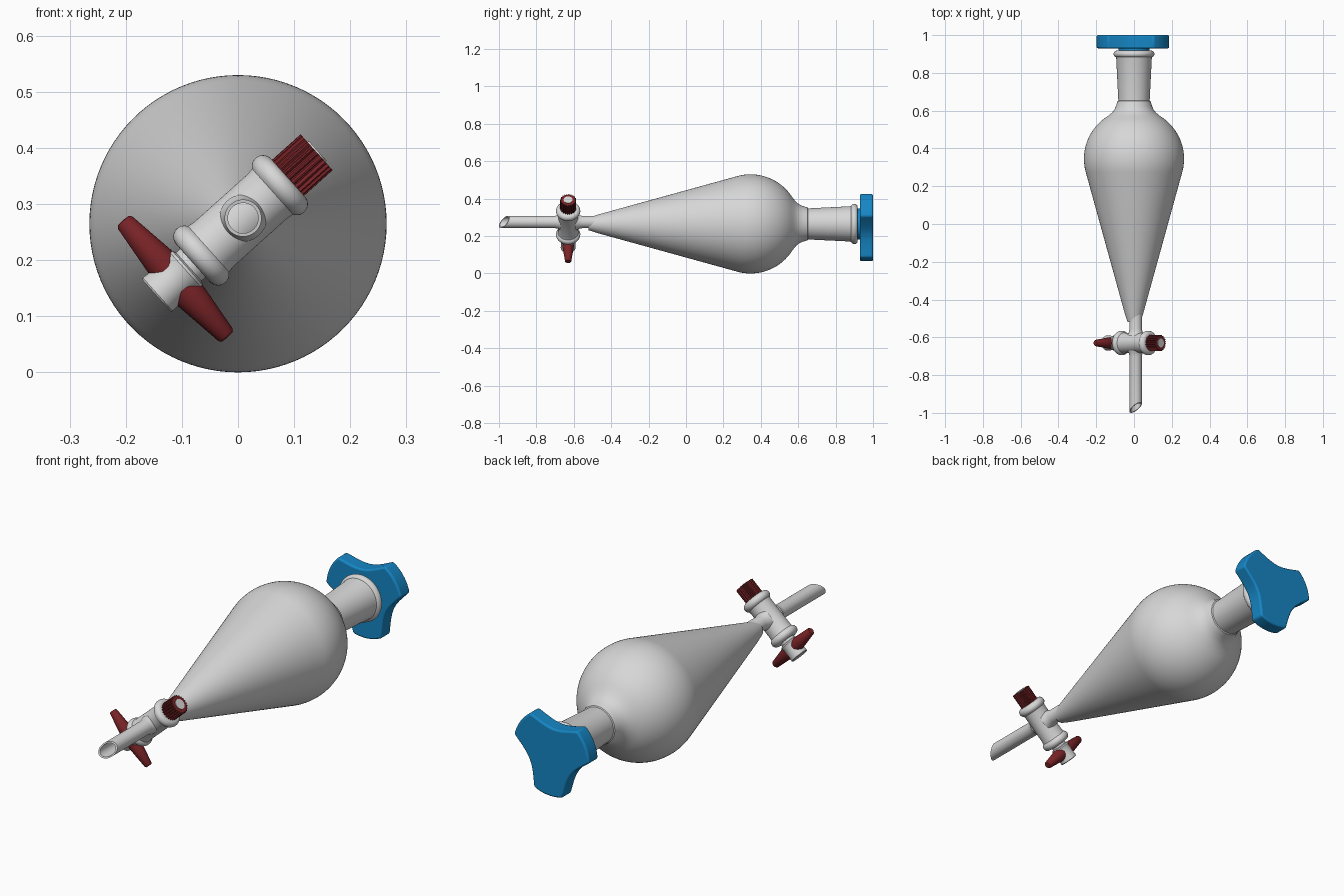
import bpy, bmesh
from math import sin, cos, pi, radians
from mathutils import Vector, Matrix

cube = bpy.data.objects.get("Cube")
if cube:
    bpy.data.objects.remove(cube, do_unlink=True)


def material(name, rgb):
    m = bpy.data.materials.new(name)
    m.use_nodes = True
    m.diffuse_color = (*rgb, 1)
    m.node_tree.nodes["Principled BSDF"].inputs["Base Color"].default_value = (*rgb, 1)
    return m


GLASS = material("pale grey glass", (0.68, 0.68, 0.68))
RED = material("dark red plastic", (0.19, 0.017, 0.02))
BLUE = material("blue plastic", (0.008, 0.24, 0.56))


def frame(origin, direction):
    """Matrix whose local z runs along the direction."""
    return Matrix.Translation(origin) @ Vector(direction).to_track_quat("Z", "Y").to_matrix().to_4x4()


def finish(name, bm, matrix, mat, smooth=True):
    bmesh.ops.remove_doubles(bm, verts=bm.verts, dist=1e-5)
    bmesh.ops.recalc_face_normals(bm, faces=bm.faces)
    bm.transform(matrix)
    mesh = bpy.data.meshes.new(name)
    bm.to_mesh(mesh)
    bm.free()
    mesh.materials.append(mat)
    obj = bpy.data.objects.new(name, mesh)
    bpy.context.collection.objects.link(obj)
    if smooth:
        bpy.ops.object.select_all(action="DESELECT")
        obj.select_set(True)
        bpy.context.view_layer.objects.active = obj
        bpy.ops.object.shade_smooth_by_angle(angle=radians(35))
    return obj


def lathe(name, profile, matrix, mat, segments=64):
    """Revolve (radius, height) points about local z."""
    bm = bmesh.new()
    verts = [bm.verts.new((r, 0, h)) for r, h in profile]
    edges = [bm.edges.new(pair) for pair in zip(verts, verts[1:])]
    bmesh.ops.spin(bm, geom=verts + edges, cent=(0, 0, 0), axis=(0, 0, 1),
                   angle=2 * pi, steps=segments)
    return finish(name, bm, matrix, mat)


def prism(name, points, depth, matrix, mat, bevel=0.0):
    """Extrude a flat outline along local z."""
    bm = bmesh.new()
    base = bm.faces.new([bm.verts.new((x, y, 0)) for x, y in points])
    top = bmesh.ops.extrude_face_region(bm, geom=[base], use_keep_orig=True)["geom"]
    bmesh.ops.translate(bm, vec=(0, 0, depth),
                        verts=[g for g in top if isinstance(g, bmesh.types.BMVert)])
    obj = finish(name, bm, matrix, mat)
    if bevel:
        mod = obj.modifiers.new("soft edges", "BEVEL")
        mod.width, mod.segments, mod.limit_method = bevel, 3, "ANGLE"
    return obj


def arc(r0, h0, radius, start, end, steps):
    """Arc points for a profile, angles in degrees."""
    angles = [radians(start + (end - start) * i / steps) for i in range(steps + 1)]
    return [(r0 + radius * cos(a), h0 + radius * sin(a)) for a in angles]


# Pear-shaped vessel with a socket neck
AXIS = frame((0, 0, 0.265), (0, 1, 0))
body = [(0.0, -0.52), (0.034, -0.52), (0.05, -0.47)]
body += arc(0, 0.345, 0.265, -16, 54, 24)
body += [(0.135, 0.574), (0.116, 0.59), (0.104, 0.605), (0.095, 0.625), (0.088, 0.65)]
body += [(0.083, 0.653), (0.094, 0.875)]
body += arc(0.09, 0.9, 0.018, -70, 90, 8) + [(0.0, 0.918)]
lathe("vessel", body, AXIS, GLASS, 96)

# Three-lobed stopper
lathe("stopper_plug", [(0, 0.85), (0.08, 0.85), (0.083, 0.935), (0, 0.935)], AXIS, BLUE)
LOBE, HALF = 0.196, 22


def polar(degrees, r=LOBE):
    return Vector((r * cos(radians(degrees)), r * sin(radians(degrees))))


outline = []
for middle in (35, 155, 275):
    outline += [polar(middle + HALF * (i / 6 - 1)) for i in range(13)]
    a, b = polar(middle + HALF), polar(middle + 120 - HALF)
    for i in range(1, 12):
        t = i / 12
        outline.append(a.lerp(b, t) * (1 - 0.8 * t * (1 - t)))
UPRIGHT = Matrix.Translation((-0.003, 1, 0.262)) @ Matrix.Rotation(pi / 2, 4, "X")
prism("stopper_grip", outline, 0.07, UPRIGHT, BLUE, 0.008)

# Stem, with a slanted open tip
STEM = Vector((0.009, 0, 0.275))
DIR = Vector((0.745, 0, 0.667))
lathe("upper_stem", [(0.033, -0.48), (0.033, -0.555), (0.037, -0.575), (0.045, -0.59)],
      frame(STEM, (0, 1, 0)), GLASS, 48)
stem = lathe("lower_stem", [(0.042, -0.67), (0.036, -0.685), (0.033, -0.70), (0.033, -0.972),
                            (0.027, -0.972), (0.027, -0.66)],
             frame(STEM, (0, 1, 0)), GLASS, 48)
for v in stem.data.vertices:
    if v.co.y < -0.95:
        v.co.y += 0.84 * (v.co - STEM).dot(DIR)

# Stopcock barrel with rolled rims
CENTRE = STEM + Vector((0, -0.63, 0))
TAP = frame(CENTRE, DIR)
barrel = [(0.0, -0.12), (0.045, -0.12)]
barrel += arc(0.045, -0.1, 0.02, -80, 60, 8)
barrel += [(0.053, -0.07), (0.053, 0.06)]
barrel += arc(0.045, 0.088, 0.02, -60, 80, 8) + [(0.0, 0.108)]
lathe("tap_barrel", barrel, TAP, GLASS)

# Tap plug hub
lathe("tap_hub", [(0, -0.207), (0.038, -0.207), (0.04, -0.204), (0.038, -0.17), (0.039, -0.15),
                  (0.043, -0.138), (0.041, -0.133), (0.034, -0.13), (0.034, -0.115)],
      TAP, GLASS, 48)

# Ribbed retaining cap and the plug end showing in it
RIBS = 22
ribs = []
for i in range(RIBS * 4):
    r = 0.043 if i % 4 < 2 else 0.038
    ribs.append(polar(360 * i / (RIBS * 4), r))
prism("tap_cap", ribs, 0.07, TAP @ Matrix.Translation((0, 0, 0.106)), RED)
lathe("plug_end", [(0.024, 0.17), (0.024, 0.179), (0, 0.179)], TAP, GLASS, 32)

# Tapered handle arms on both sides of the hub
HUB = CENTRE - DIR * 0.162
for side, label in ((1, "lower"), (-1, "upper")):
    across = Vector((0.667, 0, -0.745)) * side
    lathe(label + "_handle_arm", [(0.0, 0.0), (0.031, 0.01), (0.029, 0.04), (0.017, 0.134),
                                  (0.013, 0.139), (0, 0.14)],
          frame(HUB, across), RED, 32)
